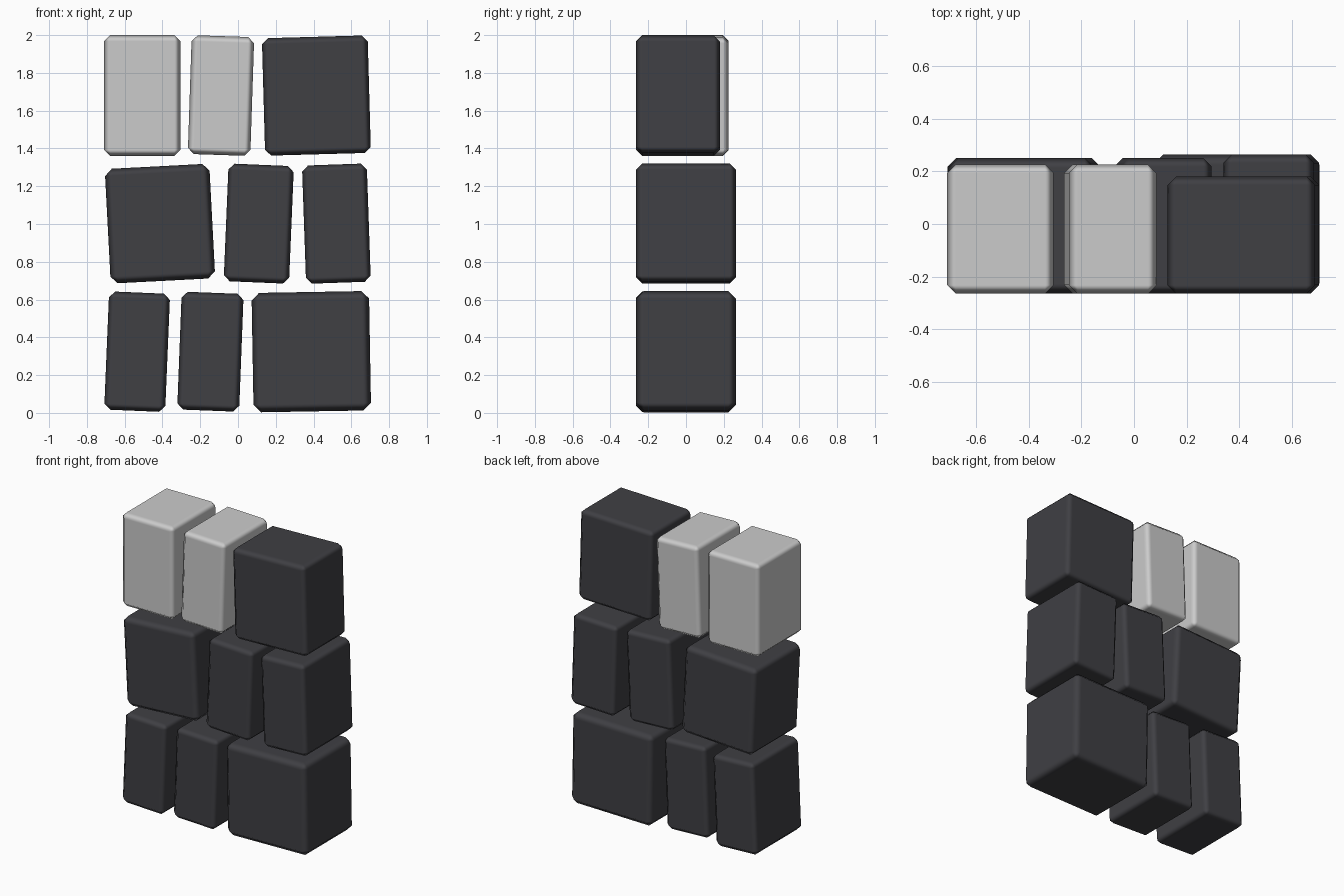
import bpy
from math import radians

if "Cube" in bpy.data.objects:
    bpy.data.objects.remove(bpy.data.objects["Cube"])

dark = bpy.data.materials.new("dark_block")
dark.diffuse_color = (0.05, 0.05, 0.057, 1)
dark.use_nodes = True
dark.node_tree.nodes["Principled BSDF"].inputs["Base Color"].default_value = dark.diffuse_color
FRONT = -0.264


def block(name, x, z, w, h, tilt, back, material=None, bevel=0.032):
    """Chamfered block, tilted in the front plane, front faces flush."""
    bpy.ops.mesh.primitive_cube_add(size=1, location=(x, (FRONT + back) / 2, z),
                                    rotation=(0, radians(tilt), 0))
    ob = bpy.context.object
    ob.name = name
    ob.scale = (w, back - FRONT, h)
    bpy.ops.object.transform_apply(location=False, rotation=False, scale=True)
    bpy.ops.object.shade_smooth()
    mod = ob.modifiers.new("edge_chamfer", 'BEVEL')
    mod.width = bevel
    mod.segments = 1
    mod.limit_method = 'NONE'
    mod.harden_normals = True
    if material:
        ob.data.materials.append(material)


# top row: two light blocks and a wide dark one
block("top_left_block", -0.507, 1.68, 0.403, 0.64, 0, 0.226)
block("top_middle_block", -0.09, 1.68, 0.331, 0.629, 1.9, 0.226)
block("top_right_block", 0.415, 1.68, 0.56, 0.622, -1.6, 0.18, dark)

# middle row
block("middle_left_block", -0.413, 1.002, 0.554, 0.607, -3.0, 0.25, dark, 0.037)
block("middle_centre_block", 0.11, 1.002, 0.346, 0.623, 2.4, 0.25, dark)
block("middle_right_block", 0.521, 1.002, 0.343, 0.626, -2.0, 0.264, dark)

# bottom row
block("bottom_left_block", -0.534, 0.324, 0.323, 0.626, 2.4, 0.25, dark)
block("bottom_middle_block", -0.146, 0.324, 0.328, 0.624, 2.2, 0.22, dark)
block("bottom_right_block", 0.388, 0.324, 0.622, 0.632, -1.0, 0.264, dark, 0.04)
